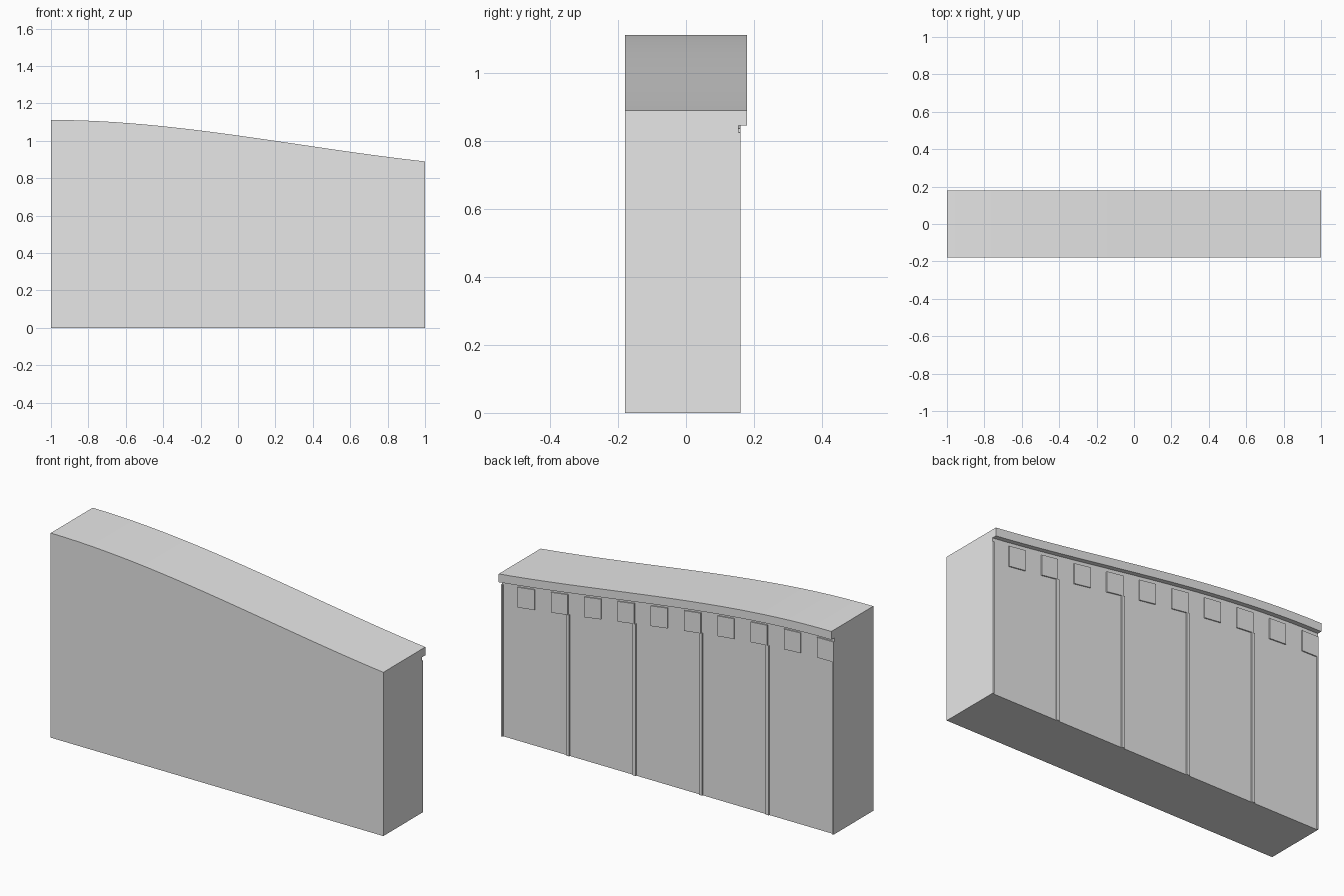
import bpy
import math

if "Cube" in bpy.data.objects:
    bpy.data.objects.remove(bpy.data.objects["Cube"])

FRONT, WALL_BACK, RELIEF, CAP_BACK = -0.18, 0.154, 0.16, 0.18
CAP_H, GAP, BLOCK_H = 0.045, 0.02, 0.11
SEGMENTS = 24

grey = bpy.data.materials.new("plain_grey")
grey.diffuse_color = (0.8, 0.8, 0.8, 1)
grey.use_nodes = True
grey.node_tree.nodes["Principled BSDF"].inputs["Base Color"].default_value = grey.diffuse_color


def top(x):
    """Height of the sloping top: level at the left, gently easing at the right."""
    u = (x + 1) / 2
    s = u * u * (3 - 2 * u)
    return 1.112 * (1 - s) + 0.89 * s - 0.22 * (u ** 3 - u ** 2)


def relief_top(x):
    return top(x) - CAP_H - GAP


def block_bottom(x):
    return relief_top(x) - BLOCK_H


def floor(x):
    return 0.0


def loft(name, xs, section):
    """Join the closed y-z section at each x into a capped solid."""
    rings = [[(x, y, z) for y, z in section(x)] for x in xs]
    n = len(rings[0])
    verts = [p for ring in rings for p in ring]
    faces = [tuple(reversed(range(n))),
             tuple(range((len(xs) - 1) * n, len(xs) * n))]
    for i in range(len(xs) - 1):
        for j in range(n):
            k = (j + 1) % n
            faces.append((i * n + j, i * n + k, (i + 1) * n + k, (i + 1) * n + j))
    mesh = bpy.data.meshes.new(name)
    mesh.from_pydata(verts, [], faces)
    mesh.materials.append(grey)
    obj = bpy.data.objects.new(name, mesh)
    bpy.context.collection.objects.link(obj)
    return obj


def raised(name, x0, x1, low, high):
    """Shallow plate on the back of the wall, following the slope."""
    return loft(name, [x0, x1], lambda x: [
        (WALL_BACK - 0.004, low(x)), (RELIEF, low(x)),
        (RELIEF, high(x)), (WALL_BACK - 0.004, high(x))])


# Wall with the overhanging cap along its back edge
wall = loft("wall_with_cap",
            [-1 + 2 * i / SEGMENTS for i in range(SEGMENTS + 1)],
            lambda x: [(FRONT, 0), (WALL_BACK, 0), (WALL_BACK, top(x) - CAP_H),
                       (CAP_BACK, top(x) - CAP_H), (CAP_BACK, top(x)),
                       (FRONT, top(x))])
bpy.context.view_layer.objects.active = wall
wall.select_set(True)
bpy.ops.object.shade_smooth_by_angle(angle=math.radians(30))

# Row of small blocks under the cap
for i in range(10):
    x = -1 + 0.2 * i
    raised(f"block_{i + 1}", x, x + 0.1, block_bottom, relief_top)

# Thin upright ribs dividing the back into five bays
for i in range(6):
    x = -1 + 0.4 * i
    high = relief_top if i == 5 else block_bottom
    raised(f"rib_{i + 1}", max(x - 0.009, -1), min(x + 0.009, 1), floor, high)
